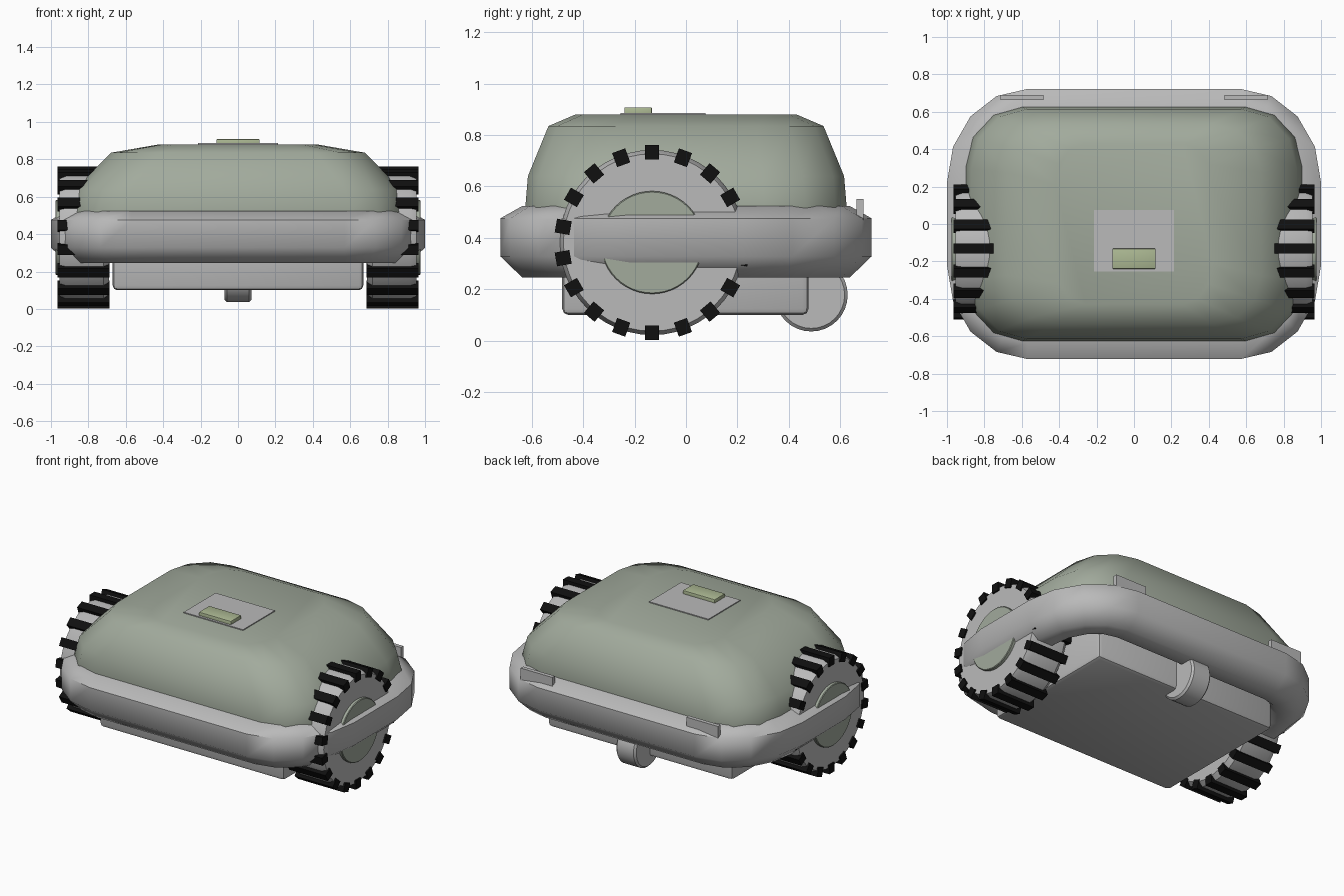
import bpy, bmesh, math
from mathutils import Matrix, Vector

cube = bpy.data.objects.get("Cube")
if cube:
    bpy.data.objects.remove(cube, do_unlink=True)


def material(name, rgb):
    m = bpy.data.materials.new(name)
    m.use_nodes = True
    m.diffuse_color = (*rgb, 1)
    m.node_tree.nodes["Principled BSDF"].inputs["Base Color"].default_value = (*rgb, 1)
    return m


GREY = material("light grey", (0.49, 0.49, 0.49))
GREEN = material("sage green", (0.36, 0.405, 0.335))
LIME = material("pale lime", (0.41, 0.48, 0.29))
BLACK = material("rubber black", (0.005, 0.005, 0.005))


def finish(name, bm, mat, angle=None):
    bmesh.ops.recalc_face_normals(bm, faces=bm.faces)
    mesh = bpy.data.meshes.new(name)
    bm.to_mesh(mesh)
    bm.free()
    mesh.materials.append(mat)
    ob = bpy.data.objects.new(name, mesh)
    bpy.context.collection.objects.link(ob)
    if angle:
        bpy.ops.object.select_all(action="DESELECT")
        ob.select_set(True)
        bpy.context.view_layer.objects.active = ob
        bpy.ops.object.shade_smooth_by_angle(angle=math.radians(angle))
    return ob


def rounded_ring(a, b, rx, ry, z, segs):
    """Rounded rectangle with half sizes a, b and elliptical corners."""
    pts = []
    for k, (sx, sy) in enumerate([(1, 1), (-1, 1), (-1, -1), (1, -1)]):
        for i in range(segs + 1):
            t = math.pi / 2 * (k + i / segs)
            pts.append(Vector((sx * (a - rx) + rx * math.cos(t),
                               sy * (b - ry) + ry * math.sin(t), z)))
    return pts


def loft(rings, closed=False):
    bm = bmesh.new()
    loops = [[bm.verts.new(p) for p in r] for r in rings]
    n = len(loops[0])
    pairs = list(zip(loops, loops[1:]))
    if closed:
        pairs.append((loops[-1], loops[0]))
    for lo, hi in pairs:
        for i in range(n):
            j = (i + 1) % n
            bm.faces.new((lo[i], lo[j], hi[j], hi[i]))
    if not closed:
        bm.faces.new(loops[0])
        bm.faces.new(loops[-1])
    return bm


def box(name, lo, hi, mat, bevel=0):
    bm = bmesh.new()
    lo, hi = Vector(lo), Vector(hi)
    size = hi - lo
    bmesh.ops.create_cube(bm, size=1, matrix=Matrix.Translation((lo + hi) / 2)
                          @ Matrix.Diagonal((*size, 1)))
    if bevel:
        bmesh.ops.bevel(bm, geom=bm.edges[:], offset=bevel, segments=2,
                        profile=0.5, affect="EDGES")
    return finish(name, bm, mat, 40 if bevel else None)


def lathe(name, profile, centre, mat, sides=48):
    """Solid of revolution about the x axis; profile holds (x, radius)."""
    rings = []
    for x, r in profile:
        rings.append([Vector((x, centre[0] + r * math.cos(t), centre[1] + r * math.sin(t)))
                      for t in (2 * math.pi * i / sides for i in range(sides))])
    return finish(name, loft(rings), mat, 35)


# Domed shell
shell = [(0.40, 0.89, 0.615, 0.30, 0.32),
         (0.52, 0.90, 0.625, 0.30, 0.32),
         (0.64, 0.87, 0.615, 0.30, 0.32),
         (0.835, 0.68, 0.535, 0.26, 0.26),
         (0.88, 0.42, 0.43, 0.16, 0.22)]
finish("body_shell", loft([rounded_ring(a, b, rx, ry, z, 3)
                           for z, a, b, rx, ry in shell]), GREEN, 50)

# Bumper: eight-sided section swept around a rounded rectangle
section = [(0, 0.328), (0, 0.476), (0.085, 0.524), (0.195, 0.524),
           (0.28, 0.476), (0.28, 0.328), (0.195, 0.246), (0.085, 0.246)]
finish("bumper", loft([rounded_ring(1 - d, 0.722 - d, 0.43 - d, 0.5 - d, z, 4)
                       for d, z in section], closed=True), GREY, 60)

# Underside
box("chassis", (-0.67, -0.482, 0.10), (0.67, 0.477, 0.45), GREY, 0.025)
lathe("caster_wheel", [(-0.072, 0.13), (-0.06, 0.142), (0.06, 0.142), (0.072, 0.13)],
      (0.487, 0.178), GREY, 32)

# Control panel on top
box("top_panel", (-0.215, -0.255, 0.87), (0.215, 0.075, 0.886), GREY)
box("top_button", (-0.116, -0.24, 0.87), (0.116, -0.132, 0.908), LIME, 0.005)

# Drive wheels with hubs and treads, and the rear tabs
AXLE = (-0.132, 0.382)
for side, s in (("left", 1), ("right", -1)):
    lathe(side + "_wheel", [(s * x, r) for x, r in
          [(0.69, 0.335), (0.72, 0.36), (0.92, 0.36), (0.955, 0.345)]], AXLE, GREY)
    lathe(side + "_hub", [(s * 0.9, 0.2), (s * 0.972, 0.2), (s * 0.976, 0.196)],
          AXLE, GREEN)
    bm = bmesh.new()
    for i in range(18):
        place = (Matrix.Translation((s * 0.826, *AXLE))
                 @ Matrix.Rotation(math.radians(20 * i), 4, "X")
                 @ Matrix.Translation((0, 0, 0.351))
                 @ Matrix.Diagonal((0.278, 0.054, 0.058, 1)))
        bmesh.ops.create_cube(bm, size=1, matrix=place)
    finish(side + "_treads", bm, BLACK)
    xs = sorted((s * 0.485, s * 0.715))
    box(side + "_rear_tab", (xs[0], 0.664, 0.47), (xs[1], 0.69, 0.552), GREY)
